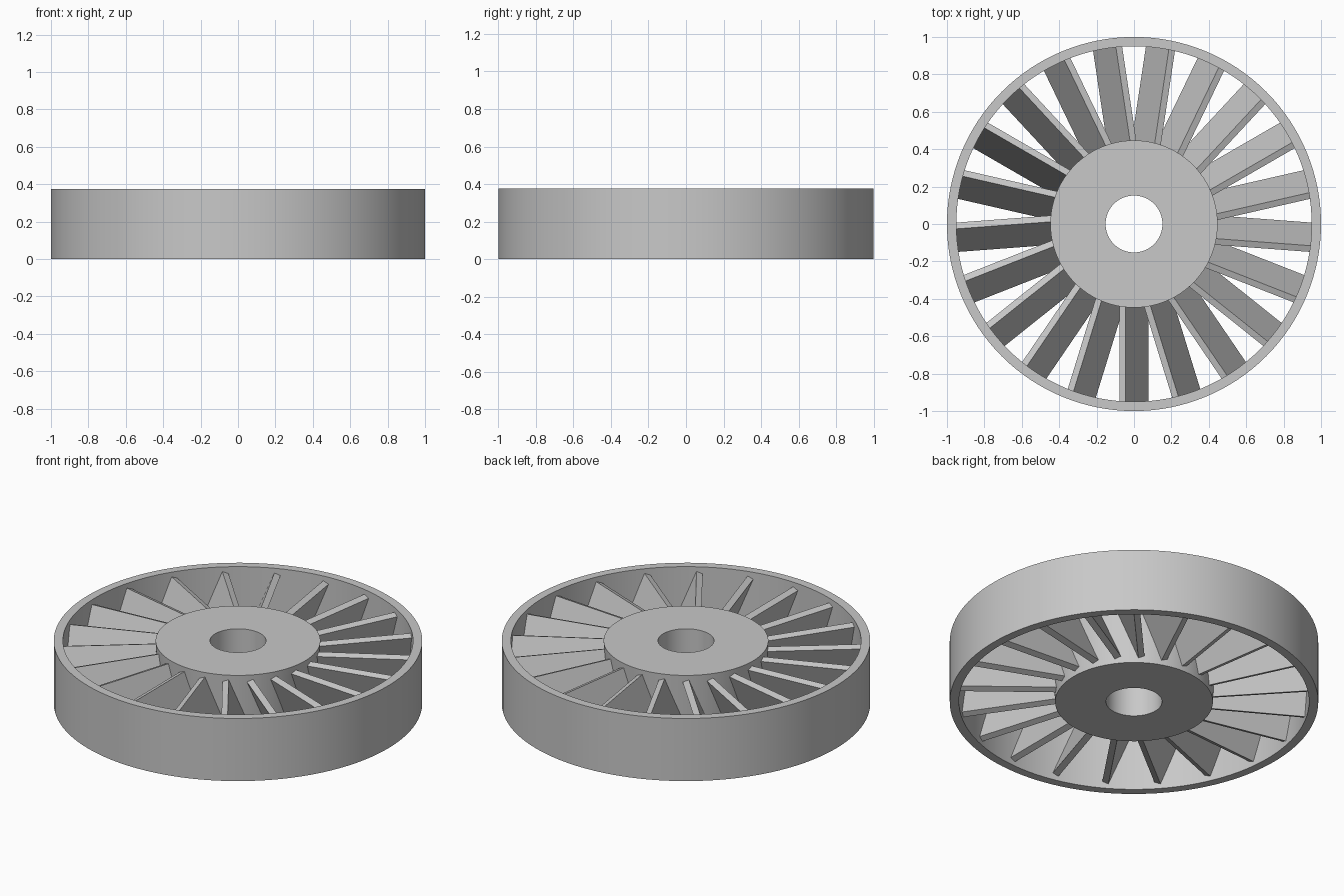
import bpy, bmesh, math
from mathutils import Matrix, Vector

if "Cube" in bpy.data.objects:
    bpy.data.objects.remove(bpy.data.objects["Cube"])

HEIGHT = 0.375
BLADES = 21
SEGMENTS = 128

grey = bpy.data.materials.new("light_grey")
grey.diffuse_color = (0.58, 0.58, 0.58, 1)
grey.use_nodes = True
grey.node_tree.nodes["Principled BSDF"].inputs["Base Color"].default_value = grey.diffuse_color


def add_object(name, bm):
    bmesh.ops.recalc_face_normals(bm, faces=bm.faces)
    mesh = bpy.data.meshes.new(name)
    bm.to_mesh(mesh)
    bm.free()
    mesh.materials.append(grey)
    obj = bpy.data.objects.new(name, mesh)
    bpy.context.collection.objects.link(obj)
    return obj


def lathe(name, profile):
    """Spin a closed (radius, z) profile around the z axis."""
    bm = bmesh.new()
    rings = []
    for i in range(SEGMENTS):
        a = 2 * math.pi * i / SEGMENTS
        rings.append([bm.verts.new((r * math.cos(a), r * math.sin(a), z))
                      for r, z in profile])
    n = len(profile)
    for i in range(SEGMENTS):
        p, q = rings[i], rings[(i + 1) % SEGMENTS]
        for j in range(n):
            k = (j + 1) % n
            bm.faces.new((p[j], q[j], q[k], p[k]))
    obj = add_object(name, bm)
    bpy.ops.object.select_all(action='DESELECT')
    obj.select_set(True)
    bpy.context.view_layer.objects.active = obj
    bpy.ops.object.shade_smooth_by_angle(angle=math.radians(30))
    return obj


# Outer rim
lathe("outer_rim", [(0.95, 0), (1.0, 0), (1.0, HEIGHT), (0.95, HEIGHT)])

# Central hub with a shaft hole, slightly narrower at the bottom
lathe("hub", [(0.152, 0), (0.428, 0), (0.447, HEIGHT), (0.152, HEIGHT)])

# Tilted flat blades, ends buried in the hub and the rim
inner, outer = 0.39, 0.98
bm = bmesh.new()
for i in range(BLADES):
    turn = Matrix.Rotation(-math.pi / 2 + 2 * math.pi * i / BLADES, 4, 'Z')
    place = Matrix.Translation(((inner + outer) / 2, 0, HEIGHT / 2))
    tilt = Matrix.Rotation(math.radians(22), 4, 'X')
    size = Matrix.Diagonal(Vector((outer - inner, 0.036, 0.33, 1)))
    bmesh.ops.create_cube(bm, size=1, matrix=turn @ place @ tilt @ size)
add_object("blades", bm)
